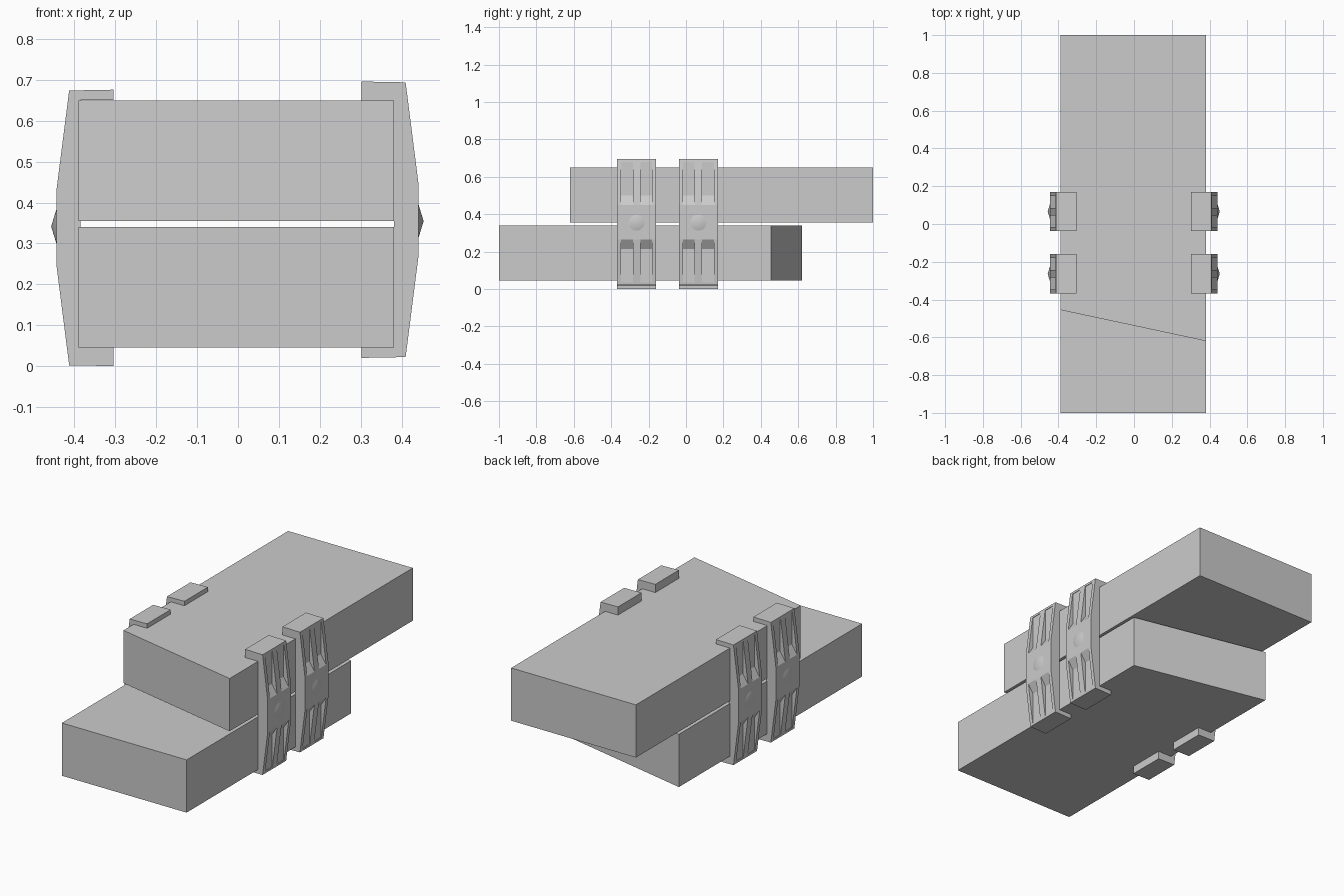
import bpy, bmesh, math
from mathutils import Matrix, Vector

if "Cube" in bpy.data.objects:
    bpy.data.objects.remove(bpy.data.objects["Cube"])


def add_prism(bm, pts, vec):
    # closed polygon extruded along a vector
    face = bm.faces.new([bm.verts.new(p) for p in pts])
    ext = bmesh.ops.extrude_face_region(bm, geom=[face])
    verts = [g for g in ext["geom"] if isinstance(g, bmesh.types.BMVert)]
    bmesh.ops.translate(bm, verts=verts, vec=vec)
    bmesh.ops.recalc_face_normals(bm, faces=bm.faces[:])


def make_object(name, bm):
    mesh = bpy.data.meshes.new(name)
    bm.to_mesh(mesh)
    bm.free()
    obj = bpy.data.objects.new(name, mesh)
    bpy.context.collection.objects.link(obj)
    return obj


def slab(name, plan, z0, z1):
    bm = bmesh.new()
    add_prism(bm, [(x, y, z0) for x, y in plan], Vector((0, 0, z1 - z0)))
    return make_object(name, bm)


# Two overlapping beams, each with one straight and one angled end
L, R = -0.39, 0.382
slab("lower_beam", [(L, -1), (R, -1), (R, 0.455), (L, 0.62)], 0.045, 0.34)
slab("upper_beam", [(L, -0.455), (R, -0.62), (R, 1), (L, 1)], 0.355, 0.65)

# Clamp: C-shaped bracket profile in x, z
W = 0.208
PROFILE = [(0.302, 0.696), (0.41, 0.694), (0.441, 0.45), (0.441, 0.265),
           (0.41, 0.022), (0.302, 0.02), (0.302, 0.045), (0.382, 0.045),
           (0.382, 0.65), (0.302, 0.65)]
GROOVE = [(0.46, 0.45), (0.441, 0.45), (0.409, 0.50), (0.409, 0.68), (0.46, 0.68)]


def clamp(name, y, flipped):
    bm = bmesh.new()
    add_prism(bm, [(x, -W / 2, z) for x, z in PROFILE], Vector((0, W, 0)))
    obj = make_object(name, bm)

    # paired grooves above and below the centre plate
    bm = bmesh.new()
    for y0 in (-0.083, 0.02):
        for mirrored in (False, True):
            pts = [(x, y0, 0.715 - z if mirrored else z) for x, z in GROOVE]
            add_prism(bm, pts, Vector((0, 0.063, 0)))
    cutter = make_object("groove_cutter", bm)
    cutter.hide_render = True
    mod = obj.modifiers.new("grooves", "BOOLEAN")
    mod.operation = "DIFFERENCE"
    mod.solver = "EXACT"
    mod.object = cutter
    bpy.context.view_layer.objects.active = obj
    bpy.ops.object.modifier_apply(modifier=mod.name)
    bpy.data.objects.remove(cutter)

    # shallow conical rivet on the centre plate
    bm = bmesh.new()
    bmesh.ops.create_cone(bm, cap_ends=True, segments=20, radius1=0.046,
                          radius2=0.0, depth=0.014)
    bmesh.ops.transform(bm, verts=bm.verts[:], matrix=Matrix.Translation(
        (0.447, 0, 0.3545)) @ Matrix.Rotation(math.pi / 2, 4, "Y"))
    for f in bm.faces:
        f.smooth = len(f.verts) == 3
    rivet = make_object(name.replace("clamp", "rivet"), bm)

    # left side is the right side turned upside down
    m = Matrix.Translation((0, y, 0))
    if flipped:
        m = Matrix.Translation((-0.003, y, 0.696)) @ Matrix.Rotation(math.pi, 4, "Y")
    for o in (obj, rivet):
        o.data.transform(m)


for label, y in (("front", -0.264), ("rear", 0.066)):
    clamp(f"right_{label}_clamp", y, False)
    clamp(f"left_{label}_clamp", y, True)
